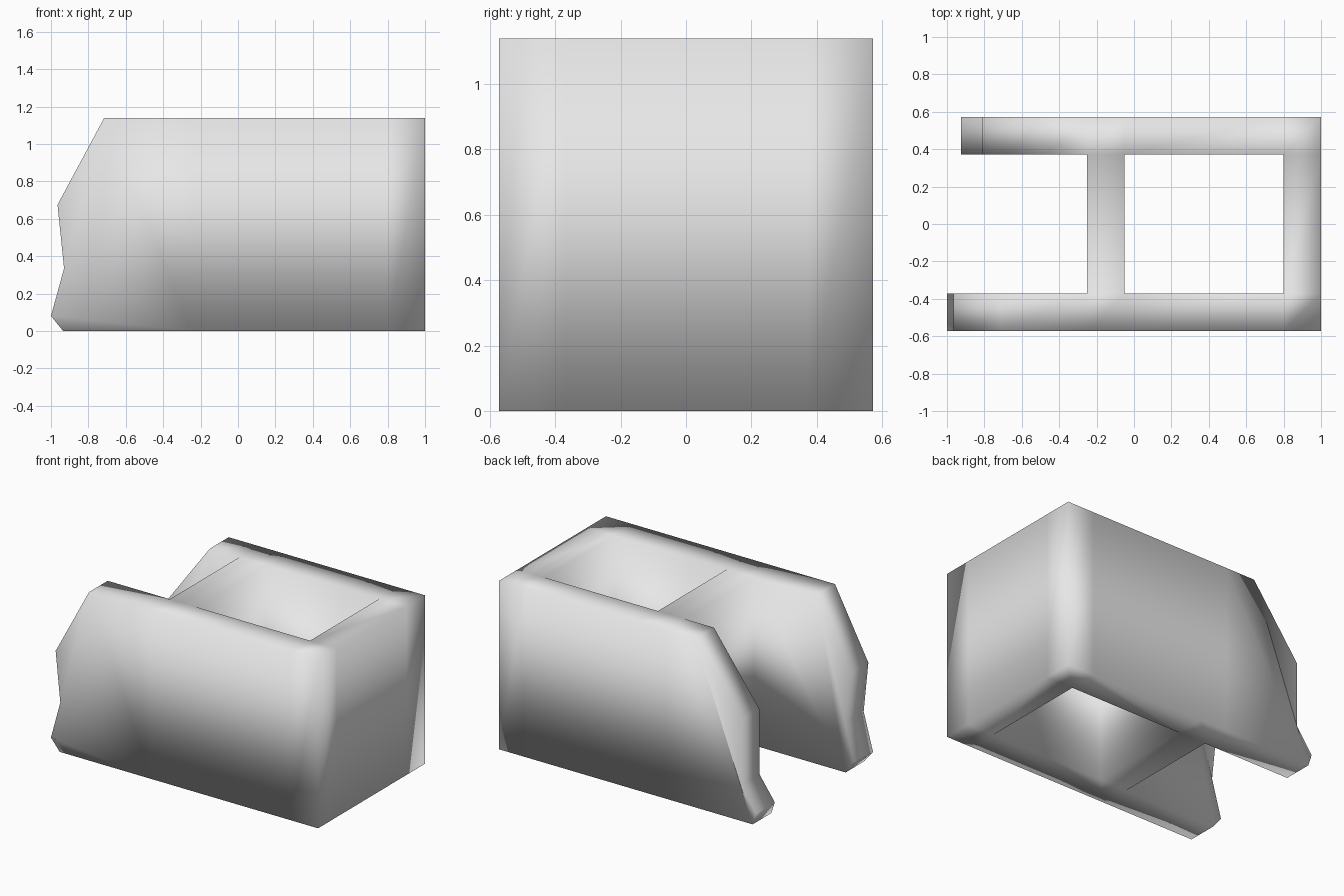
import bpy
import bmesh
from mathutils import Vector

cube = bpy.data.objects.get("Cube")
if cube:
    bpy.data.objects.remove(cube)

HEIGHT = 1.14
OUT, INN = 0.572, 0.372          # outer and inner wall lines
XS = [-0.9, -0.25, -0.05, 0.8, 1.0]   # broken end, cross wall, end wall

# Broken end outlines as (x, z), from bottom to top
FRONT_END = [(-0.935, 0), (-1.0, 0.08), (-0.93, 0.335), (-0.965, 0.675), (-0.715, HEIGHT)]
BACK_END = [(-0.9, 0), (-0.925, 0.08), (-0.81, 0.24), (-0.81, 0.68), (-0.47, HEIGHT)]

stone = bpy.data.materials.new("plain_grey")
stone.use_nodes = True
grey = (0.8, 0.8, 0.8, 1)
stone.diffuse_color = grey
stone.node_tree.nodes["Principled BSDF"].inputs["Base Color"].default_value = grey

bm = bmesh.new()


def plan_cell(x0, x1, y0, y1):
    corners = [(x0, y0), (x1, y0), (x1, y1), (x0, y1)]
    bm.faces.new([bm.verts.new((x, y, 0)) for x, y in corners])


# Floor plan of the walls
for x0, x1 in zip(XS, XS[1:]):
    plan_cell(x0, x1, -OUT, -INN)
    plan_cell(x0, x1, INN, OUT)
plan_cell(XS[1], XS[2], -INN, INN)
plan_cell(XS[3], XS[4], -INN, INN)
bmesh.ops.remove_doubles(bm, verts=bm.verts, dist=0.001)

# Raise the walls, keeping the underside closed
raised = bmesh.ops.extrude_face_region(bm, geom=bm.faces[:], use_keep_orig=True)
top = [g for g in raised["geom"] if isinstance(g, bmesh.types.BMVert)]
bmesh.ops.translate(bm, vec=(0, 0, HEIGHT), verts=top)


# Shape the broken wall ends
def break_end(side, outline):
    def end_verts():
        return [v for v in bm.verts if v.co.x < XS[0] + 0.001 and v.co.y * side > 0]

    for x, z in outline[1:-1]:
        verts = set(end_verts())
        faces = [f for f in bm.faces if all(v in verts for v in f.verts)]
        edges = {e for f in faces for e in f.edges}
        bmesh.ops.bisect_plane(bm, geom=list(verts) + list(edges) + faces,
                               dist=0.0001, plane_co=(0, 0, z), plane_no=(0, 0, 1))
    for v in end_verts():
        v.co.x = min(outline, key=lambda p: abs(p[1] - v.co.z))[0]


break_end(1, BACK_END)
break_end(-1, FRONT_END)

bmesh.ops.recalc_face_normals(bm, faces=bm.faces)
for f in bm.faces:
    f.smooth = True

mesh = bpy.data.meshes.new("broken_walls")
bm.to_mesh(mesh)
bm.free()
mesh.materials.append(stone)
walls = bpy.data.objects.new("broken_walls", mesh)
bpy.context.collection.objects.link(walls)
